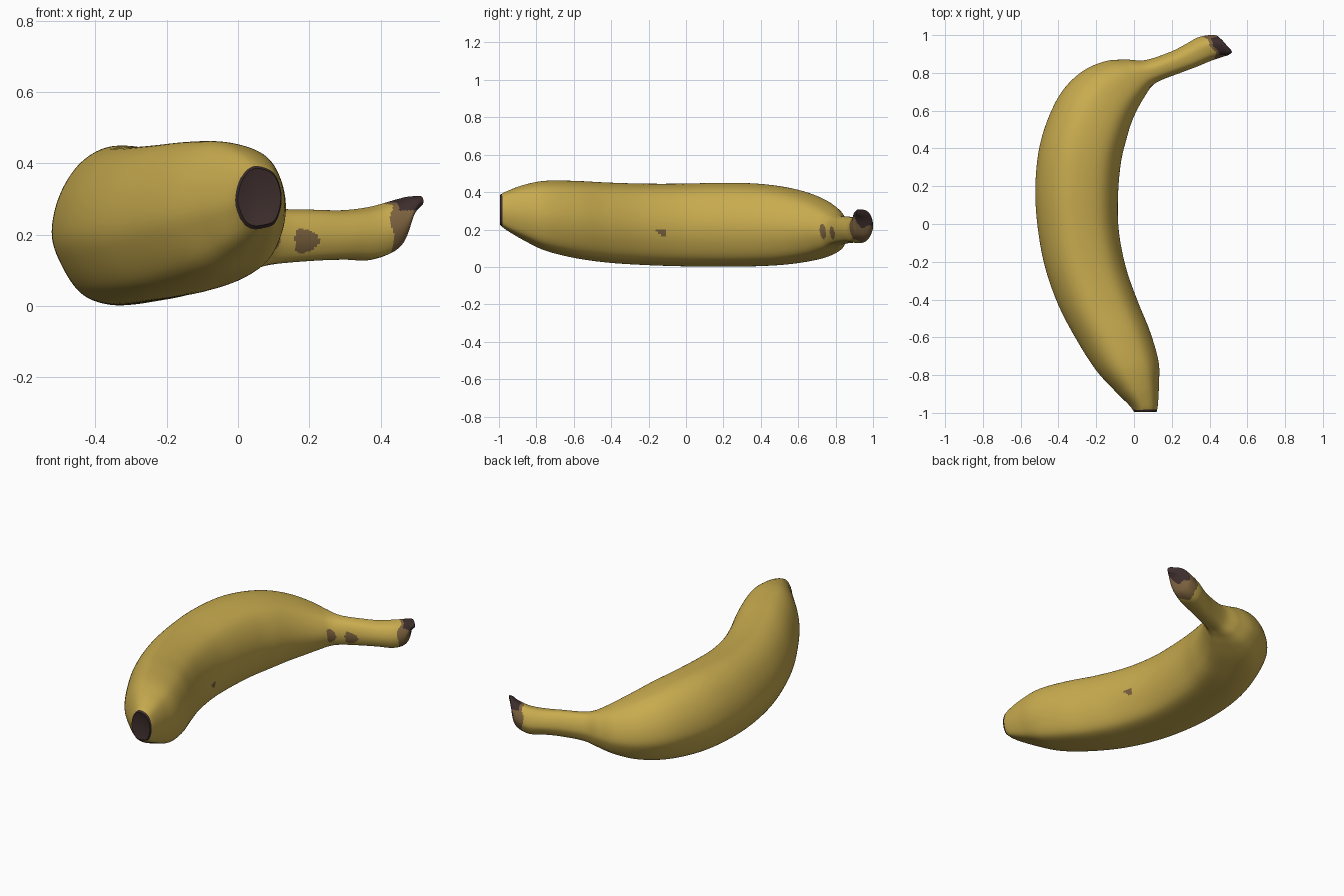
import bpy, bmesh, math
from mathutils import Vector

def material(name, rgb):
    m = bpy.data.materials.new(name)
    m.diffuse_color = (*rgb, 1)
    return m

MATS = [material("ripe yellow", (0.58, 0.41, 0.078)),
        material("bruise brown", (0.20, 0.12, 0.048)),
        material("dry dark brown", (0.045, 0.026, 0.025))]

# Cross-sections along the fruit: outer x, y, inner x, y, bottom z, top z
STATIONS = [
    (0.00, -0.995, 0.12, -0.995, 0.225, 0.385),
    (-0.025, -0.96, 0.127, -0.95, 0.195, 0.405),
    (-0.10, -0.885, 0.132, -0.85, 0.145, 0.437),
    (-0.20, -0.775, 0.130, -0.73, 0.09, 0.459),
    (-0.30, -0.62, 0.085, -0.57, 0.05, 0.459),
    (-0.40, -0.43, 0.02, -0.41, 0.025, 0.450),
    (-0.473, -0.22, -0.043, -0.23, 0.012, 0.444),
    (-0.512, 0.00, -0.080, -0.04, 0.005, 0.444),
    (-0.522, 0.20, -0.085, 0.14, 0.003, 0.448),
    (-0.502, 0.40, -0.070, 0.32, 0.005, 0.445),
    (-0.45, 0.57, -0.040, 0.45, 0.013, 0.428),
    (-0.375, 0.71, -0.012, 0.54, 0.028, 0.400),
    (-0.27, 0.81, 0.022, 0.615, 0.048, 0.363),
    (-0.15, 0.862, 0.060, 0.68, 0.075, 0.322),
    (-0.04, 0.87, 0.095, 0.73, 0.10, 0.290),
    (0.06, 0.868, 0.145, 0.762, 0.117, 0.273),
    (0.19, 0.91, 0.245, 0.80, 0.127, 0.269),
    (0.27, 0.95, 0.33, 0.832, 0.130, 0.268),
    (0.345, 0.99, 0.41, 0.865, 0.130, 0.278),
    (0.425, 1.00, 0.470, 0.885, 0.165, 0.298),
    (0.46, 0.98, 0.50, 0.895, 0.25, 0.306),
    (0.50, 0.935, 0.52, 0.91, 0.28, 0.308),
]

# Softly ridged profile: u from outer (-1) to inner (1), v vertical
PROFILE = [(-1, -0.08), (-0.90, 0.38), (-0.64, 0.78), (-0.27, 0.99), (0.2, 0.97),
           (0.63, 0.80), (0.89, 0.45), (1, 0), (0.92, -0.45), (0.67, -0.84),
           (0.22, -0.97), (-0.25, -1.0), (-0.63, -0.85), (-0.90, -0.45)]

def smooth(points, steps, closed):
    """Catmull-Rom resampling of tuples of any length."""
    n, out = len(points), []
    get = (lambda i: points[i % n]) if closed else (lambda i: points[max(0, min(n - 1, i))])
    for i in range(n if closed else n - 1):
        a, b, c, d = (get(i + k) for k in (-1, 0, 1, 2))
        for s in range(steps):
            t = s / steps
            out.append(tuple(0.5 * (2 * q + (r - p) * t + (2 * p - 5 * q + 4 * r - w) * t * t
                                    + (3 * q - p - 3 * r + w) * t ** 3)
                             for p, q, r, w in zip(a, b, c, d)))
    return out if closed else out + [points[-1]]

# Brown spots on the inner side: centre and radii in y and z
SPOTS = [(-0.13, 0.185, 0.026, 0.020), (0.732, 0.19, 0.016, 0.042), (0.782, 0.182, 0.013, 0.034)]

def colour(c, n):
    if c.y < -0.983:                                   # blossom end
        return 2
    wobble = 0.006 * math.sin(60 * c.z) + 0.005 * math.sin(95 * c.y)
    along = 0.87 * (c.x - 0.38) + 0.49 * (c.y - 0.93) + wobble
    if c.x > 0.3 and along > 0.025:                    # cut stem end
        return 2 if along > 0.085 or (c.z > 0.268 and along > 0.04) else 1
    if n.x > 0.2:
        for y, z, ry, rz in SPOTS:
            if ((c.y - y) / ry + 0.3 * (c.z - z) / rz) ** 2 + ((c.z - z) / rz) ** 2 < 1:
                return 1
    return 0

# Skin lofted through all sections
bm = bmesh.new()
prof = smooth(PROFILE, 8, True)
rings = []
for ox, oy, ix, iy, lo, hi in smooth(STATIONS, 14, False):
    rings.append([bm.verts.new(((ox + ix) / 2 + u * (ix - ox) / 2,
                                (oy + iy) / 2 + u * (iy - oy) / 2,
                                (lo + hi) / 2 + v * (hi - lo) / 2)) for u, v in prof])
n = len(prof)
for r, q in zip(rings, rings[1:]):
    for j in range(n):
        bm.faces.new((r[j], r[(j + 1) % n], q[(j + 1) % n], q[j]))

# End caps, slightly hollow at the blossom end
caps = []
for ring, push in ((rings[0], Vector((0, 0.022, 0))), (rings[-1], Vector((0.003, 0, 0)))):
    mid = bm.verts.new(sum((v.co for v in ring), Vector()) / n + push)
    caps += [bm.faces.new((ring[j], ring[(j + 1) % n], mid)) for j in range(n)]

bmesh.ops.recalc_face_normals(bm, faces=bm.faces[:])
bm.normal_update()
for f in bm.faces:
    f.material_index = colour(f.calc_center_median(), f.normal)
for f in caps:
    f.material_index = 2

mesh = bpy.data.meshes.new("banana")
bm.to_mesh(mesh)
bm.free()
for m in MATS:
    mesh.materials.append(m)
banana = bpy.data.objects.new("banana", mesh)
bpy.context.collection.objects.link(banana)
bpy.context.view_layer.objects.active = banana
banana.select_set(True)
bpy.ops.object.shade_smooth_by_angle(angle=math.radians(45))
